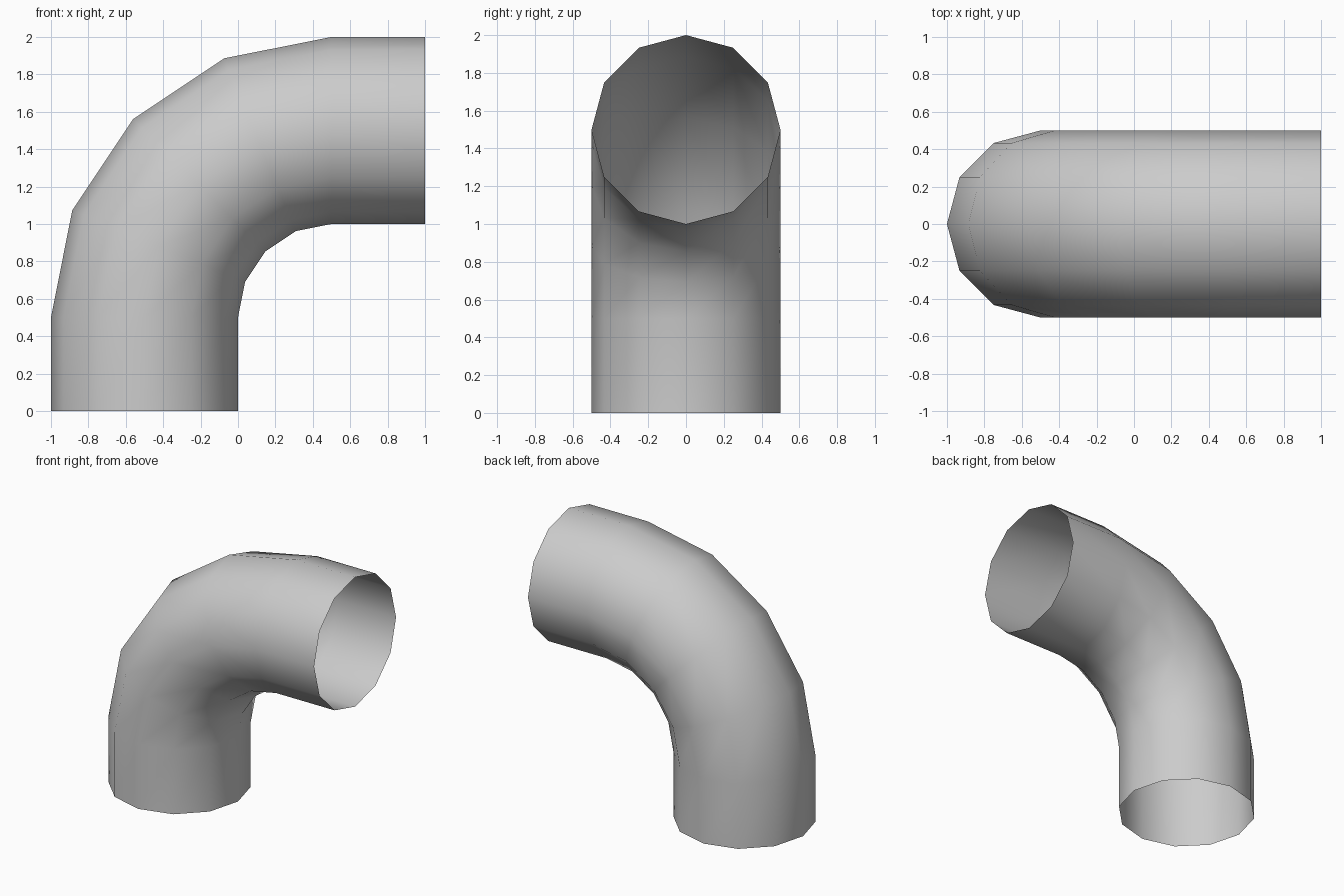
import bpy
import bmesh
from math import radians
from mathutils import Matrix, Vector

cube = bpy.data.objects.get("Cube")
if cube:
    bpy.data.objects.remove(cube, do_unlink=True)

SIDES = 12
BEND_STEPS = 4
RADIUS = 0.5
STRAIGHT = 0.5
BEND_CENTRE = Vector((0.5, 0, 0.5))


def extrude_ring(bm, edges):
    """Extrude an open ring of edges; return the new edges and vertices."""
    geom = bmesh.ops.extrude_edge_only(bm, edges=edges)["geom"]
    new_edges = [g for g in geom if isinstance(g, bmesh.types.BMEdge)]
    verts = [g for g in geom if isinstance(g, bmesh.types.BMVert)]
    ring = set(verts)
    return [e for e in new_edges if all(v in ring for v in e.verts)], verts


# Plain grey material
grey = bpy.data.materials.new("light_grey")
grey.use_nodes = True
colour = (0.6, 0.6, 0.6, 1)
grey.diffuse_color = colour
grey.node_tree.nodes["Principled BSDF"].inputs["Base Color"].default_value = colour

# Bottom opening
bm = bmesh.new()
bmesh.ops.create_circle(bm, segments=SIDES, radius=RADIUS,
                        matrix=Matrix.Translation((-0.5, 0, 0)))
ring = bm.edges[:]

# Upright straight section
ring, verts = extrude_ring(bm, ring)
bmesh.ops.translate(bm, verts=verts, vec=(0, 0, STRAIGHT))

# Quarter bend
turn = Matrix.Rotation(radians(90 / BEND_STEPS), 3, 'Y')
for _ in range(BEND_STEPS):
    ring, verts = extrude_ring(bm, ring)
    bmesh.ops.rotate(bm, verts=verts, cent=BEND_CENTRE, matrix=turn)

# Level straight section
ring, verts = extrude_ring(bm, ring)
bmesh.ops.translate(bm, verts=verts, vec=(STRAIGHT, 0, 0))

# Outward normals and smooth shading
bmesh.ops.recalc_face_normals(bm, faces=bm.faces)
outer = min(bm.faces, key=lambda f: f.calc_center_median().x)
if outer.normal.x > 0:
    bmesh.ops.reverse_faces(bm, faces=bm.faces)
for face in bm.faces:
    face.smooth = True

mesh = bpy.data.meshes.new("pipe_elbow")
bm.to_mesh(mesh)
bm.free()
mesh.materials.append(grey)
pipe = bpy.data.objects.new("pipe_elbow", mesh)
bpy.context.collection.objects.link(pipe)
